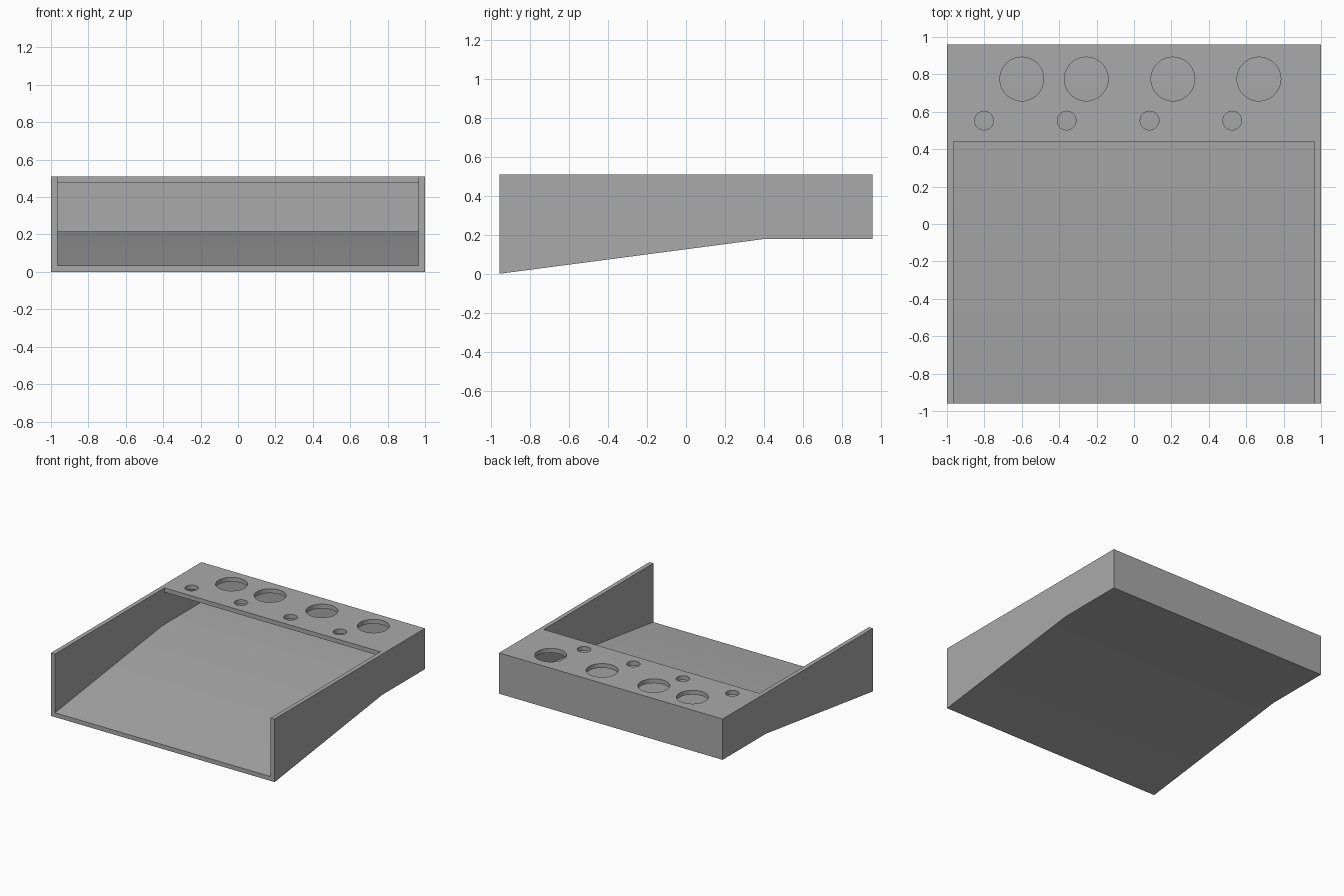
import bpy
import bmesh
import math

cube = bpy.data.objects.get("Cube")
if cube:
    bpy.data.objects.remove(cube, do_unlink=True)

# Overall dimensions
HALF_W, HALF_D, TOP, WALL = 1.0, 0.96, 0.51, 0.035
STEP, BEND_Y, LIP_Y = 0.18, 0.41, 0.44

gray = bpy.data.materials.new("plain gray")
gray.use_nodes = True
color = (0.4, 0.4, 0.4, 1)
gray.diffuse_color = color
gray.node_tree.nodes["Principled BSDF"].inputs["Base Color"].default_value = color


def extrude_profile(name, profile, half_width):
    """Extrude a (y, z) outline symmetrically along x."""
    bm = bmesh.new()
    face = bm.faces.new([bm.verts.new((-half_width, y, z)) for y, z in profile])
    moved = bmesh.ops.extrude_face_region(bm, geom=[face])["geom"]
    verts = [g for g in moved if isinstance(g, bmesh.types.BMVert)]
    bmesh.ops.translate(bm, verts=verts, vec=(2 * half_width, 0, 0))
    bmesh.ops.recalc_face_normals(bm, faces=bm.faces)
    mesh = bpy.data.meshes.new(name)
    bm.to_mesh(mesh)
    bm.free()
    obj = bpy.data.objects.new(name, mesh)
    bpy.context.collection.objects.link(obj)
    mesh.materials.append(gray)
    return obj


def cut(target, cutter):
    """Apply a boolean cut, then discard the cutter."""
    cutter.hide_render = True
    mod = target.modifiers.new("cut", "BOOLEAN")
    mod.operation = "DIFFERENCE"
    mod.solver = "EXACT"
    mod.object = cutter
    bpy.ops.object.select_all(action="DESELECT")
    bpy.context.view_layer.objects.active = target
    target.select_set(True)
    bpy.ops.object.modifier_apply(modifier=mod.name)
    bpy.data.objects.remove(cutter, do_unlink=True)


# Solid body with a sloping underside
tray = extrude_profile("open_tray", [
    (-HALF_D, 0), (BEND_Y, STEP), (HALF_D, STEP), (HALF_D, TOP), (-HALF_D, TOP)], HALF_W)

# Hollow interior, open at the front and above, roofed at the back
FRONT = -HALF_D - 0.1
slope = STEP / (BEND_Y + HALF_D)
cut(tray, extrude_profile("hollow", [
    (FRONT, WALL - 0.1 * slope), (BEND_Y, STEP + WALL),
    (HALF_D - WALL, STEP + WALL), (HALF_D - WALL, TOP - WALL),
    (LIP_Y, TOP - WALL), (LIP_Y, TOP + 0.2), (FRONT, TOP + 0.2)], HALF_W - WALL))

# Two rows of round holes through the rear shelf
rows = [(0.775, 0.117, (-0.6, -0.255, 0.208, 0.668)),
        (0.553, 0.05, (-0.802, -0.36, 0.083, 0.525))]
for y, radius, centers in rows:
    for x in centers:
        bpy.ops.mesh.primitive_cylinder_add(
            vertices=48, radius=radius, depth=0.16, location=(x, y, TOP))
        cut(tray, bpy.context.object)

bpy.ops.object.select_all(action="DESELECT")
bpy.context.view_layer.objects.active = tray
tray.select_set(True)
bpy.ops.object.shade_smooth_by_angle(angle=math.radians(30))
